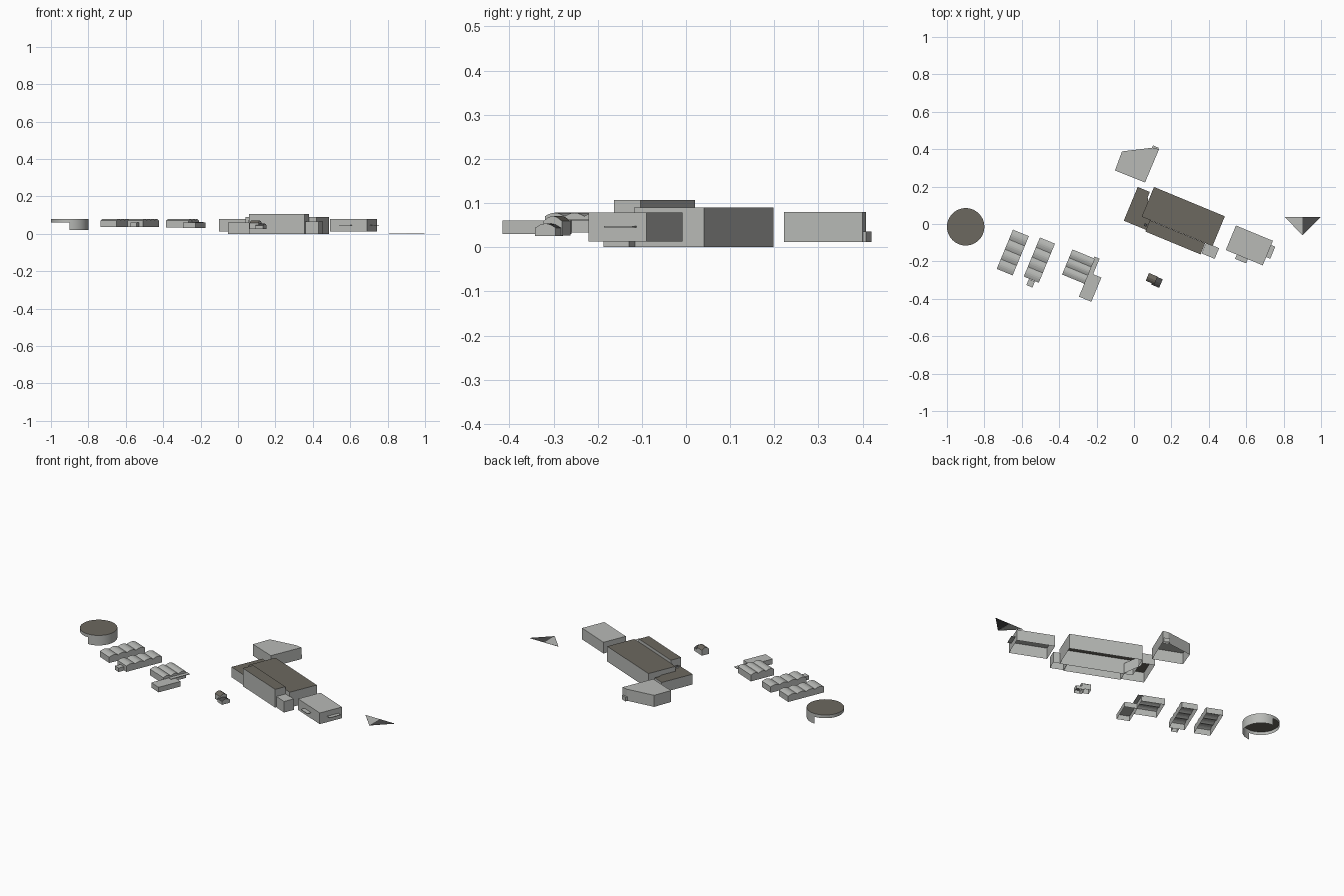
import bpy, bmesh, math
from mathutils import Vector

cube = bpy.data.objects.get("Cube")
if cube:
    bpy.data.objects.remove(cube)

def material(name, rgb):
    m = bpy.data.materials.new(name)
    m.use_nodes = True
    m.diffuse_color = (*rgb, 1)
    m.node_tree.nodes["Principled BSDF"].inputs["Base Color"].default_value = (*rgb, 1)
    return m

GRAY = material("light gray", (0.48, 0.49, 0.47))
BROWN = material("brown roof", (0.15, 0.138, 0.115))
DARK = material("dark gray", (0.07, 0.07, 0.07))

# Site grid direction shared by all buildings
TURN = math.radians(-22.5)
U = Vector((math.cos(TURN), math.sin(TURN)))
V = Vector((-U.y, U.x))

def finish(name, bm, roof):
    bmesh.ops.recalc_face_normals(bm, faces=bm.faces)
    # open shells: point the roof upward
    if max(bm.faces, key=lambda f: f.calc_center_median().z).normal.z < 0:
        bmesh.ops.reverse_faces(bm, faces=bm.faces)
    for f in bm.faces:
        f.material_index = 1 if f.normal.z > 0.5 else 0
    me = bpy.data.meshes.new(name)
    bm.to_mesh(me)
    bm.free()
    me.materials.append(GRAY)
    me.materials.append(roof)
    ob = bpy.data.objects.new(name, me)
    bpy.context.collection.objects.link(ob)
    return ob

def shell(name, outline, z0, z1, roof=GRAY):
    """Walls and roof over an outline, open underneath."""
    bm = bmesh.new()
    low = [bm.verts.new((x, y, z0)) for x, y in outline]
    top = [bm.verts.new((x, y, z1)) for x, y in outline]
    for i in range(len(low)):
        j = (i + 1) % len(low)
        bm.faces.new((low[i], low[j], top[j], top[i]))
    bm.faces.new(top)
    return finish(name, bm, roof)

def block(name, corner, lu, lv, z0, z1, roof=GRAY):
    """Rectangular shell from its back left corner, aligned to the site."""
    c = Vector(corner)
    return shell(name, [c, c - V * lv, c - V * lv + U * lu, c + U * lu], z0, z1, roof)

def vaulted(name, corner, lu, lv, z0, z1, rise, count, roof=GRAY, steps=6):
    """Shell with a row of arched roof bays along its length."""
    c = Vector(corner)
    path = [(0, z0)]
    for i in range(count * steps + 1):
        t = i / steps
        path.append((lv * t / count, z1 - rise + rise * abs(math.sin(math.pi * t))))
    path.append((lv, z0))
    bm = bmesh.new()
    sides = [[bm.verts.new((*(c + U * a - V * d), z)) for d, z in path] for a in (0, lu)]
    for i in range(len(path) - 1):
        bm.faces.new((sides[0][i], sides[0][i + 1], sides[1][i + 1], sides[1][i]))
    for s in sides:
        bm.faces.new(s)
    return finish(name, bm, roof)

# Round tank with a rim all round and a taller wall on one half
N, R, TX, TY = 48, 0.1, -0.9, -0.015
ring = [(TX + R * math.cos(2 * math.pi * i / N), TY + R * math.sin(2 * math.pi * i / N)) for i in range(N)]
tank = shell("tank", ring, 0.061, 0.08, BROWN)
bm = bmesh.new()
half = ring[-N // 4:] + ring[:N // 4 + 1]
cols = [[bm.verts.new((x, y, z)) for z in (0.021, 0.061)] for x, y in half]
for a, b in zip(cols, cols[1:]):
    bm.faces.new((a[0], b[0], b[1], a[1]))
wall = finish("tank_wall", bm, GRAY)
for ob in (tank, wall):
    bpy.ops.object.select_all(action='DESELECT')
    ob.select_set(True)
    bpy.context.view_layer.objects.active = ob
    bpy.ops.object.shade_smooth_by_angle(angle=math.radians(30))

# Vaulted sheds
vaulted("shed_west", (-0.647, -0.03), 0.092, 0.227, 0.037, 0.079, 0.008, 4)
vaulted("shed_middle", (-0.503, -0.072), 0.087, 0.226, 0.037, 0.079, 0.008, 4)
block("shed_porch", (-0.562, -0.294), 0.035, 0.035, 0.037, 0.06)
vaulted("shed_east", (-0.329, -0.136), 0.13, 0.145, 0.033, 0.078, 0.008, 3)
block("shed_canopy", (-0.212, -0.174), 0.03, 0.12, 0.06, 0.063)
block("shed_annex", (-0.241, -0.259), 0.072, 0.14, 0.03, 0.06)

# Small arched house
vaulted("house", (0.08, -0.262), 0.05, 0.045, 0.027, 0.071, 0.012, 1, BROWN, 4)
vaulted("house_extension", (0.112, -0.278), 0.045, 0.05, 0.025, 0.054, 0.01, 1, DARK, 4)

# Main hall: low wing, hall, raised strip, corner annex and vent
c = Vector((0.02, 0.198))
wing = [c, c - V * 0.195, c - V * 0.195 + U * 0.13, c - V * 0.13 + U * 0.13,
        c - V * 0.03 + U * 0.07, c + U * 0.07]
shell("hall_low_wing", wing, 0, 0.061, BROWN)
block("hall", (0.107, 0.198), 0.41, 0.172, 0, 0.09, BROWN)
block("hall_raised_strip", (0.085, 0.02), 0.32, 0.065, 0, 0.107, BROWN)
block("hall_annex", (0.385, -0.1), 0.076, 0.062, 0, 0.065)
block("hall_vent", (0.058, 0.004), 0.014, 0.014, 0.06, 0.07, DARK)

# Back building with slanted end and a small porch
shell("back_building", [(-0.064, 0.388), (-0.102, 0.286), (0.059, 0.222), (0.134, 0.4), (0.1, 0.408)], 0.012, 0.08)
block("back_porch", (0.102, 0.42), 0.033, 0.02, 0.012, 0.036)

# East building with two thin canopies
block("east_building", (0.545, -0.008), 0.214, 0.142, 0.013, 0.079)
block("east_side_canopy", (0.733, -0.112), 0.024, 0.07, 0.045, 0.048)
block("east_front_canopy", (0.55, -0.163), 0.064, 0.025, 0.045, 0.048)

# Flat ground patch in two halves
for name, outer, roof in (("patch_west", 0.807, GRAY), ("patch_east", 0.998, DARK)):
    shell(name, [(outer, 0.037), (0.9, -0.06), (0.9, 0.037)], 0, 0.001, roof)
